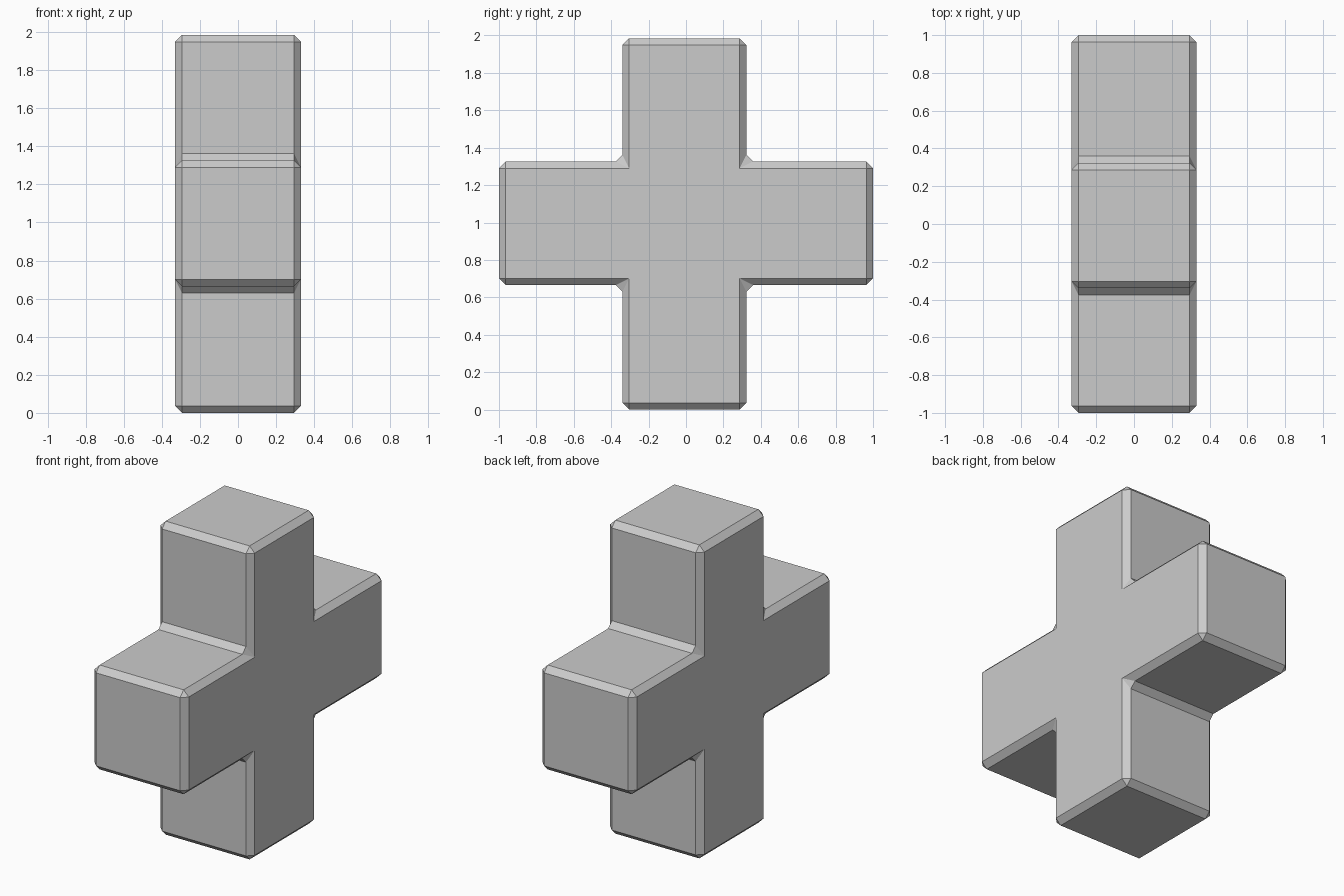
import bpy
import bmesh

if "Cube" in bpy.data.objects:
    bpy.data.objects.remove(bpy.data.objects["Cube"])

HALF_X = 0.33
CHAMFER = 0.036
Y_OUT, Y_IN = (-1.0, 1.0), (-0.34, 0.323)
Z_OUT, Z_IN = (0.0, 1.985), (0.665, 1.326)

# Plus-shaped profile in the y/z plane
profile = [
    (Y_IN[0], Z_OUT[0]), (Y_IN[1], Z_OUT[0]), (Y_IN[1], Z_IN[0]),
    (Y_OUT[1], Z_IN[0]), (Y_OUT[1], Z_IN[1]), (Y_IN[1], Z_IN[1]),
    (Y_IN[1], Z_OUT[1]), (Y_IN[0], Z_OUT[1]), (Y_IN[0], Z_IN[1]),
    (Y_OUT[0], Z_IN[1]), (Y_OUT[0], Z_IN[0]), (Y_IN[0], Z_IN[0]),
]

# Extrude the profile along x
bm = bmesh.new()
face = bm.faces.new([bm.verts.new((-HALF_X, y, z)) for y, z in profile])
ext = bmesh.ops.extrude_face_region(bm, geom=[face], use_keep_orig=True)
moved = [g for g in ext["geom"] if isinstance(g, bmesh.types.BMVert)]
bmesh.ops.translate(bm, verts=moved, vec=(2 * HALF_X, 0, 0))
bmesh.ops.recalc_face_normals(bm, faces=bm.faces[:])

# Flat chamfer on every edge, inner corners included
bmesh.ops.bevel(bm, geom=bm.edges[:], offset=CHAMFER, offset_type='OFFSET',
                segments=1, profile=0.5, affect='EDGES')
bmesh.ops.recalc_face_normals(bm, faces=bm.faces[:])

mesh = bpy.data.meshes.new("cross_block")
bm.to_mesh(mesh)
bm.free()
bpy.context.collection.objects.link(bpy.data.objects.new("cross_block", mesh))
